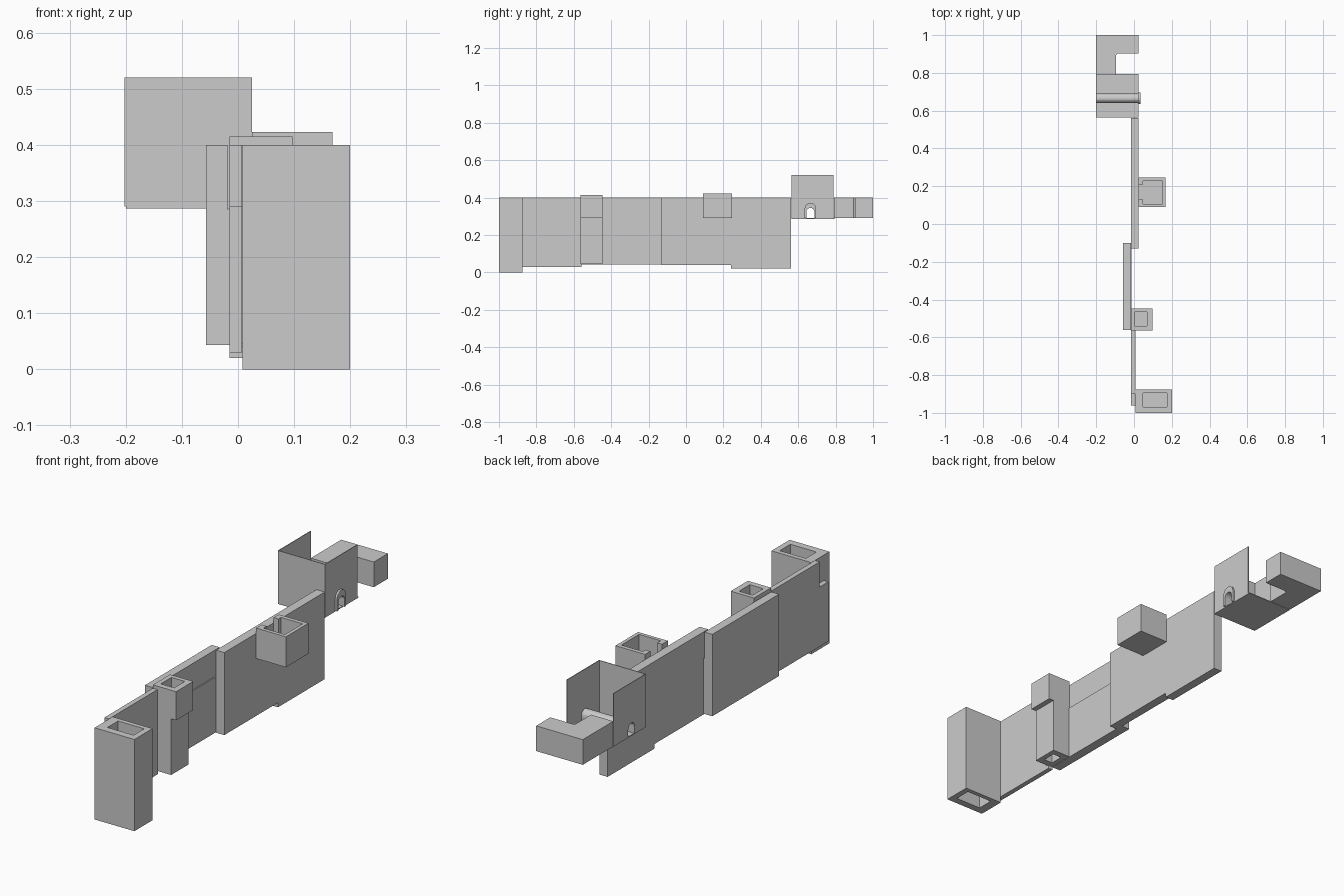
import bpy, bmesh, math

if "Cube" in bpy.data.objects:
    bpy.data.objects.remove(bpy.data.objects["Cube"])


def finish(name, bm):
    bmesh.ops.recalc_face_normals(bm, faces=bm.faces)
    me = bpy.data.meshes.new(name)
    bm.to_mesh(me)
    bm.free()
    ob = bpy.data.objects.new(name, me)
    bpy.context.collection.objects.link(ob)
    return ob


def prism(name, pts, a, b, axis='z'):
    """Extrude a 2D outline from a to b: (x, y) along z, or (y, z) along x."""
    bm = bmesh.new()
    place = (lambda p, t: (p[0], p[1], t)) if axis == 'z' else (lambda p, t: (t, p[0], p[1]))
    lo = [bm.verts.new(place(p, a)) for p in pts]
    hi = [bm.verts.new(place(p, b)) for p in pts]
    bm.faces.new(lo)
    bm.faces.new(hi)
    for i in range(len(pts)):
        j = (i + 1) % len(pts)
        bm.faces.new((lo[i], lo[j], hi[j], hi[i]))
    return finish(name, bm)


def rect(x0, x1, y0, y1):
    return [(x0, y0), (x1, y0), (x1, y1), (x0, y1)]


def box(name, x0, x1, y0, y1, z0, z1):
    return prism(name, rect(x0, x1, y0, y1), z0, z1)


def tower(name, outer, inner, z0, z1, floor, cavity=None):
    """Square tower with a pit down to floor and an optional cavity underneath."""
    bm = bmesh.new()

    def loop(r, z):
        return [bm.verts.new((x, y, z)) for x, y in rect(*r)]

    def bridge(a, b):
        for i in range(4):
            j = (i + 1) % 4
            bm.faces.new((a[i], a[j], b[j], b[i]))

    base, top = loop(outer, z0), loop(outer, z1)
    rim, pit = loop(inner, z1), loop(inner, floor)
    bridge(base, top)
    bridge(top, rim)
    bridge(rim, pit)
    bm.faces.new(pit)
    if cavity is None:
        bm.faces.new(base)
    else:
        hole, roof = loop(inner, z0), loop(inner, cavity)
        bridge(base, hole)
        bridge(hole, roof)
        bm.faces.new(roof)
    return finish(name, bm)


def arch(half, top, z0=0.29, yc=0.665, n=8):
    """Round-headed opening outline in (y, z), from left foot to right foot."""
    pts = [(yc - half, z0)]
    for i in range(n + 1):
        t = math.pi * (1 - i / n)
        pts.append((yc + half * math.cos(t), top - half + half * math.sin(t)))
    return pts + [(yc + half, z0)]


# Front end tower
tower("end_tower", (0.008, 0.2, -1, -0.875), (0.048, 0.174, -0.968, -0.895), 0, 0.4, 0.29, 0.28)

# First wall stretch, with a doorway step cut in the parapet beside the tower
prism("front_wall", [(-0.96, 0.03), (-0.56, 0.03), (-0.56, 0.4), (-0.9, 0.4),
                     (-0.9, 0.29), (-0.96, 0.29)], -0.015, 0.007, 'x')

# Small tower: overhanging head on a narrower shaft
tower("small_tower_head", (-0.015, 0.097, -0.565, -0.447), (0.005, 0.07, -0.54, -0.466),
      0.29, 0.415, 0.30)
tower("small_tower_shaft", (-0.015, 0.073, -0.565, -0.447), (0.008, 0.05, -0.535, -0.475),
      0.045, 0.29, 0.285, 0.28)

# Set-back wall stretch with walkway ledge
box("middle_wall", -0.057, -0.014, -0.56, -0.1, 0.043, 0.285)
box("middle_parapet", -0.057, -0.019, -0.56, -0.1, 0.285, 0.4)

# Long wall with stepped foot
prism("long_wall", [(-0.13, 0.04), (0.24, 0.04), (0.24, 0.02), (0.562, 0.02),
                    (0.562, 0.4), (-0.13, 0.4)], -0.015, 0.025, 'x')

# Hanging turret: floor and open-backed parapet
box("turret_floor", 0.025, 0.168, 0.09, 0.246, 0.29, 0.30)
prism("turret_parapet", [(0.025, 0.09), (0.168, 0.09), (0.168, 0.246), (0.025, 0.246),
                         (0.025, 0.21), (0.048, 0.21), (0.048, 0.228), (0.152, 0.228),
                         (0.152, 0.106), (0.048, 0.106), (0.048, 0.13), (0.025, 0.13)],
      0.30, 0.423)

# Gatehouse: thin front wall and two side walls pierced by arches, open at the back
box("gatehouse_front", -0.2, 0.025, 0.563, 0.566, 0.29, 0.52)
gate_side = [(0.563, 0.29)] + arch(0.022, 0.345) + [(0.788, 0.29), (0.788, 0.52), (0.563, 0.52)]
for side, x in (("right", 0.022), ("left", -0.202)):
    prism("gatehouse_" + side, gate_side, x, x + 0.003, 'x')
box("gatehouse_floor", -0.2, 0.025, 0.563, 0.795, 0.287, 0.291)

# Passage vault joining both arches, and the raised surround outside
prism("gate_passage", arch(0.025, 0.348) + arch(0.022, 0.345)[::-1], -0.2, 0.023, 'x')
prism("gate_surround", arch(0.031, 0.372) + arch(0.022, 0.345)[::-1], 0.022, 0.034, 'x')

# L-shaped rear block
prism("rear_block", [(-0.202, 0.79), (-0.095, 0.79), (-0.095, 0.895), (-0.085, 0.903), (0.023, 0.903),
                     (0.023, 1.0), (-0.202, 1.0)], 0.29, 0.4)
